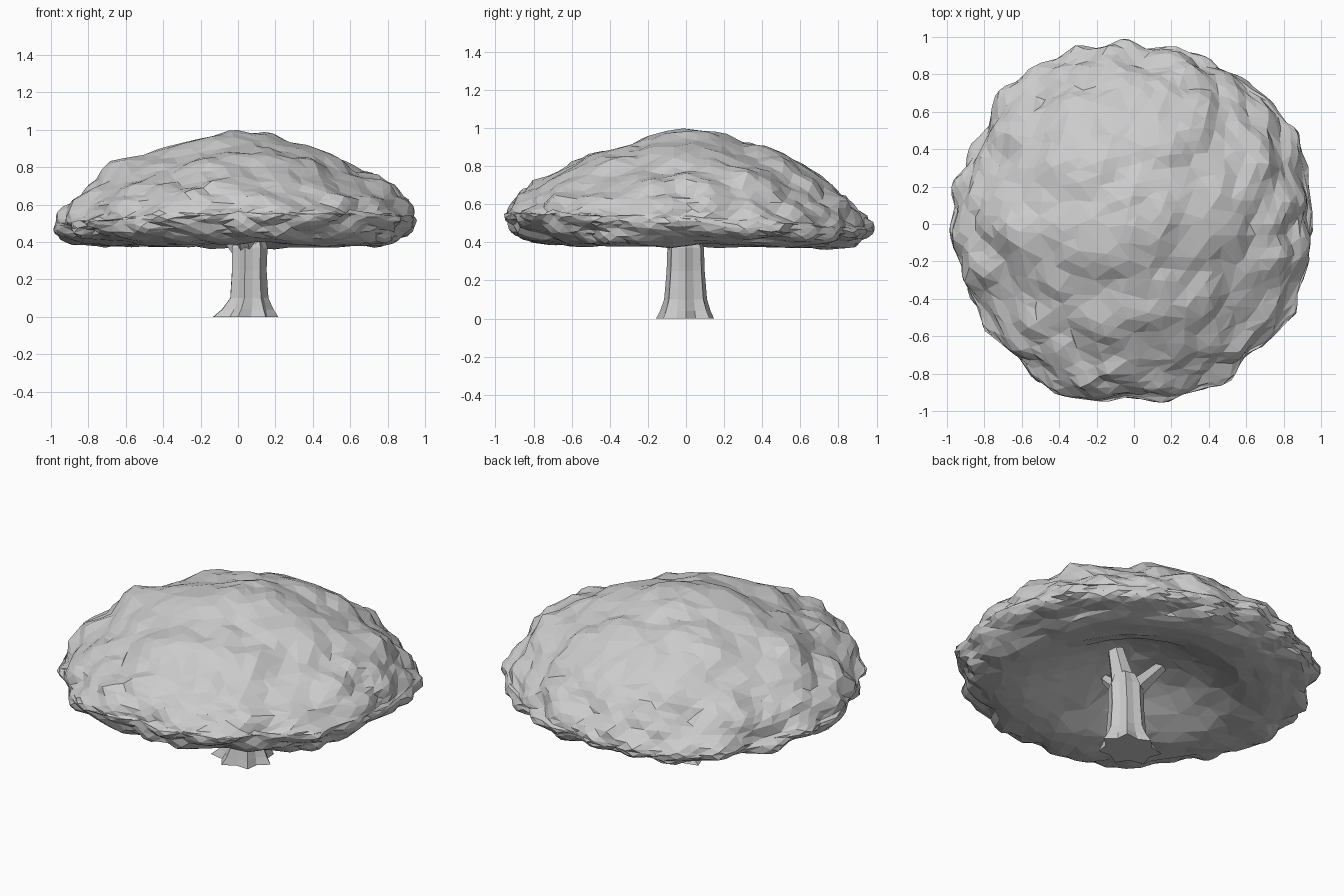
import bpy, bmesh, math, random
from mathutils import Vector, noise

random.seed(4)
if "Cube" in bpy.data.objects:
    bpy.data.objects.remove(bpy.data.objects["Cube"], do_unlink=True)

grey = bpy.data.materials.new("plain_grey")
grey.use_nodes = True
grey.diffuse_color = (0.6, 0.6, 0.6, 1)
grey.node_tree.nodes["Principled BSDF"].inputs["Base Color"].default_value = (0.6, 0.6, 0.6, 1)


def finish(bm, name):
    bmesh.ops.recalc_face_normals(bm, faces=bm.faces)
    mesh = bpy.data.meshes.new(name)
    bm.to_mesh(mesh)
    bm.free()
    mesh.materials.append(grey)
    obj = bpy.data.objects.new(name, mesh)
    bpy.context.collection.objects.link(obj)
    return obj


def loft(name, rings):
    """Skin a list of point rings and close both ends."""
    bm = bmesh.new()
    loops = [[bm.verts.new(p) for p in ring] for ring in rings]
    n = len(loops[0])
    for a, b in zip(loops, loops[1:]):
        for i in range(n):
            j = (i + 1) % n
            bm.faces.new((a[i], a[j], b[j], b[i]))
    bm.faces.new(loops[0])
    bm.faces.new(loops[-1])
    return finish(bm, name)


def interpolate(points, t):
    for (a, u), (b, v) in zip(points, points[1:]):
        if t <= b:
            return u + (v - u) * (t - a) / (b - a)
    return points[-1][1]


def lobes(p, scale, flat=1.0):
    """Rounded clumps with creases between them."""
    q = Vector((p.x * scale, p.y * scale, p.z * scale * flat))
    return 0.45 - noise.voronoi(q)[0][0]


def swelling(p, x, y, height, width):
    return height * math.exp(-((p.x - x) ** 2 + (p.y - y) ** 2) / width ** 2)


# Canopy: a low clumped dome, tapering to a rounded rim, hollow below
TOP = [(0, 0.985), (0.2, 0.955), (0.4, 0.89), (0.6, 0.81), (0.8, 0.705), (0.92, 0.615), (1, 0.5)]
UNDERSIDE = [(0, 0.5), (0.3, 0.43), (0.5, 0.395), (0.66, 0.375), (0.8, 0.39), (0.9, 0.46), (1, 0.6)]
bm = bmesh.new()
bmesh.ops.create_icosphere(bm, subdivisions=5, radius=1)
for v in bm.verts:
    n = v.co.copy()
    r = math.hypot(n.x, n.y)
    upper = n.z >= 0
    z = interpolate(TOP, r) if upper else interpolate(UNDERSIDE, -n.z)
    p = Vector((n.x * 0.975, n.y * 0.968, z))
    p.z += (0.02 * n.x - 0.045 * n.y) * r ** 6
    if upper:
        # left knob, back shoulder and right slope
        p.z += swelling(p, -0.6, -0.05, 0.04, 0.15) + swelling(p, 0, 0.5, 0.05, 0.3)
        p.z += swelling(p, 0.6, 0.2, 0.02, 0.3)
    out = Vector((n.x, n.y, n.z * 1.5 if upper else -0.5)).normalized()
    bump = 0.07 * lobes(p, 2.6) + (0.02 + 0.08 * r ** 3) * lobes(p, 5, 1.6)
    bump += 0.02 * noise.noise(p * 9)
    v.co = p + out * bump * (1 if n.z > -0.5 else 0.7)
canopy = finish(bm, "canopy")
facets = canopy.modifiers.new("irregular_facets", "DECIMATE")
facets.ratio = 0.6

# Trunk: fluted column whose ridges spread into roots
SIDES = 14
flute = [(0.88 if i % 2 else 1.02) + random.uniform(-0.04, 0.04) for i in range(SIDES)]
trunk_rings = []
for z, rx, ry, cx, depth in [(0, 0.175, 0.155, 0.04, 1.8), (0.04, 0.14, 0.135, 0.05, 1.4),
                             (0.1, 0.105, 0.115, 0.058, 1), (0.25, 0.095, 0.102, 0.058, 1),
                             (0.37, 0.098, 0.098, 0.06, 1), (0.44, 0.07, 0.07, 0.065, 1)]:
    ring = []
    for i in range(SIDES):
        a = math.tau * i / SIDES
        k = flute[i] ** depth
        ring.append((cx + rx * k * math.cos(a), ry * k * math.sin(a), z))
    trunk_rings.append(ring)
loft("trunk", trunk_rings)


# Branches: tapered limbs reaching into the hollow
def branch(name, start, end, r0, r1, sides=6):
    start, end = Vector(start), Vector(end)
    turn = (end - start).to_track_quat("Z", "Y")
    rings = []
    for c, r in [(start, r0), (start.lerp(end, 0.5), (r0 + r1) * 0.48), (end, r1)]:
        rings.append([c + turn @ Vector((r * math.cos(math.tau * i / sides),
                                         r * math.sin(math.tau * i / sides), 0))
                      for i in range(sides)])
    loft(name, rings)


branch("main_branch", (0.06, 0, 0.34), (0.11, -0.04, 0.66), 0.08, 0.04)
branch("right_branch", (0.04, 0, 0.34), (-0.17, 0.02, 0.58), 0.065, 0.035)
branch("front_branch", (0.05, -0.02, 0.36), (0.01, -0.22, 0.54), 0.055, 0.03)
